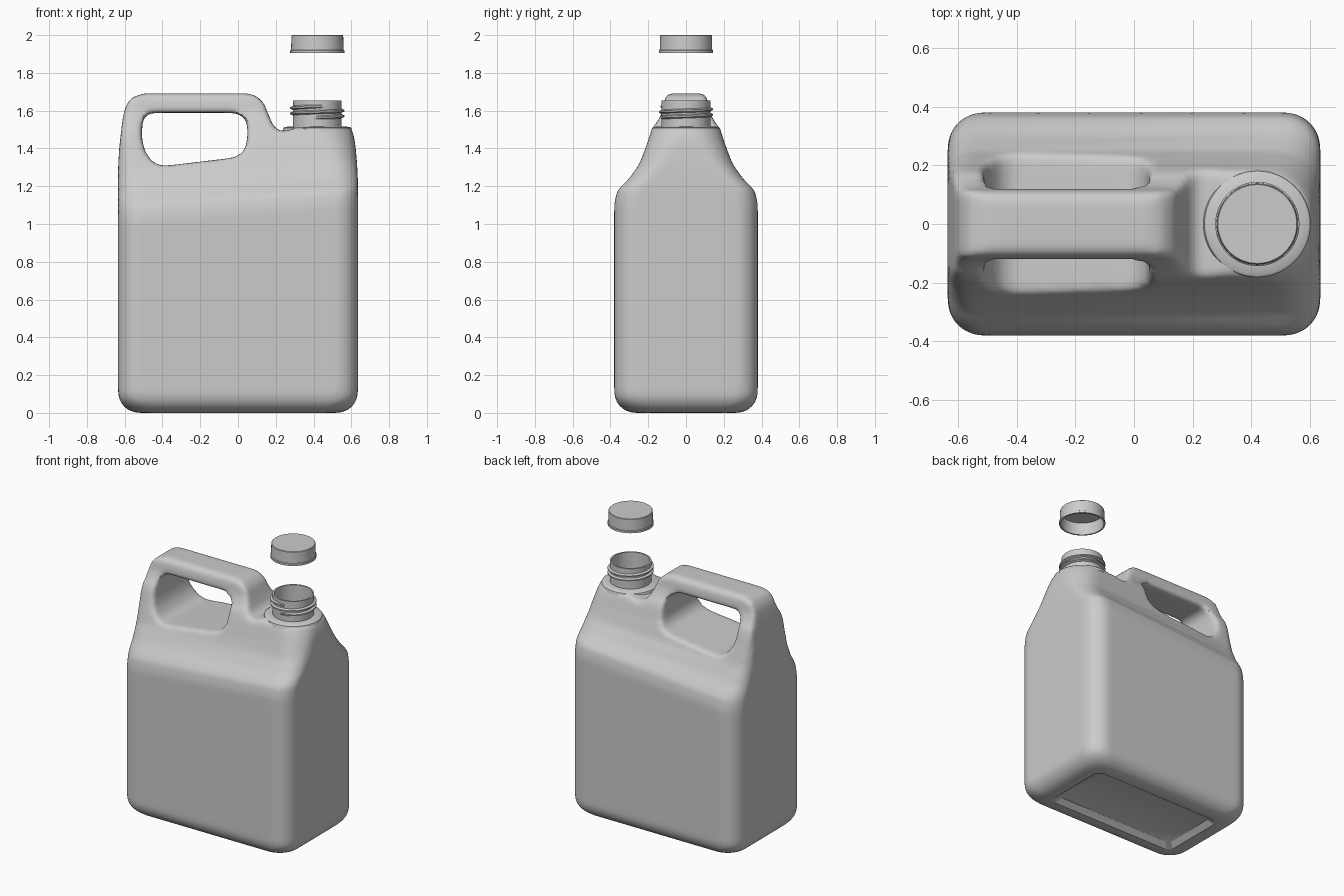
import bpy, bmesh, math
from math import sin, cos, pi
from mathutils import Vector

if "Cube" in bpy.data.objects:
    bpy.data.objects.remove(bpy.data.objects["Cube"])

NX = 0.42  # neck axis


def make(name, bm):
    bmesh.ops.recalc_face_normals(bm, faces=bm.faces)
    me = bpy.data.meshes.new(name)
    bm.to_mesh(me)
    bm.free()
    ob = bpy.data.objects.new(name, me)
    bpy.context.collection.objects.link(ob)
    return ob


def bridge(bm, a, b):
    n = len(a)
    for i in range(n):
        bm.faces.new((a[i], a[(i + 1) % n], b[(i + 1) % n], b[i]))


def loft(name, rows):
    """Stack of rounded rectangles: z, half depth, left x, right x, left r, right r, slant."""
    bm = bmesh.new()
    rings = []
    for z, hw, xl, xr, rl, rr, slant in rows:
        rl, rr = min(rl, hw * .95), min(rr, hw * .95)
        ring = []
        for q, (r, x, s) in enumerate(((rr, xr - rr, 1), (rl, xl + rl, 1),
                                       (rl, xl + rl, -1), (rr, xr - rr, -1))):
            for k in range(9):
                a = (q + k / 8) * pi / 2
                px = x + r * cos(a)
                ring.append(bm.verts.new((px, s * (hw - r) + r * sin(a), z + slant * px)))
        rings.append(ring)
    for a, b in zip(rings, rings[1:]):
        bridge(bm, a, b)
    bm.faces.new(rings[0])
    bm.faces.new(rings[-1])
    return make(name, bm)


def prism(name, pts):
    """Front (x, z) outline extruded through the full depth."""
    bm = bmesh.new()
    a = [bm.verts.new((x, -.6, z)) for x, z in pts]
    b = [bm.verts.new((x, .6, z)) for x, z in pts]
    bridge(bm, a, b)
    bm.faces.new(a)
    bm.faces.new(b)
    return make(name, bm)


def lathe(name, pts, closed=False, n=64):
    bm = bmesh.new()
    vs = [bm.verts.new((NX + r, 0, z)) for r, z in pts]
    ends = vs + vs[:1] if closed else vs
    es = [bm.edges.new(p) for p in zip(ends, ends[1:])]
    bmesh.ops.spin(bm, geom=vs + es, cent=(NX, 0, 0), axis=(0, 0, 1), angle=2 * pi, steps=n)
    bmesh.ops.remove_doubles(bm, verts=bm.verts, dist=1e-5)
    return make(name, bm)


def activate(ob):
    bpy.ops.object.select_all(action='DESELECT')
    ob.select_set(True)
    bpy.context.view_layer.objects.active = ob


def smooth(ob, deg=35):
    activate(ob)
    bpy.ops.object.shade_smooth_by_angle(angle=math.radians(deg))


def boolean(ob, cutter, op):
    m = ob.modifiers.new(op, 'BOOLEAN')
    m.object, m.operation, m.solver = cutter, op, 'EXACT'
    cutter.hide_render = True


# body volume: rounded base, straight walls, slanted shoulder, narrow handle ridge
rows = []
for k in range(7):
    a = k / 6 * pi / 2
    d = .11 * (1 - sin(a))
    rows.append((.11 * (1 - cos(a)), .38 - d, -.635 + d, .635 - d, .12, .12, 0))
for z, hw, xr, rl, rr, s in (
        (1.06, .38, .635, .12, .12, .08), (1.13, .368, .635, .12, .12, .08),
        (1.165, .342, .635, .11, .12, .07), (1.21, .302, .634, .10, .12, .06),
        (1.30, .246, .630, .08, .13, .04), (1.40, .212, .622, .07, .15, .02),
        (1.46, .194, .614, .06, .165, .01), (1.51, .176, .60, .06, .17, 0),
        (1.55, .146, .60, .06, .12, 0), (1.60, .122, .60, .06, .1, 0),
        (1.66, .114, .60, .06, .1, 0), (1.685, .1, .60, .06, .1, 0),
        (1.70, .08, .60, .05, .08, 0)):
    rows.append((z, hw, -.635, xr, rl, rr, s))
body = loft("jug_body", rows)

# front silhouette with the handle on the left and the neck deck on the right
outline = prism("outline_cutter", [
    (-.7, -.1), (-.7, 1.1), (-.64, 1.2), (-.629, 1.4), (-.612, 1.55), (-.597, 1.62),
    (-.565, 1.668), (-.5, 1.692), (.05, 1.692), (.1, 1.677), (.137, 1.64), (.165, 1.57),
    (.19, 1.515), (.22, 1.492), (.27, 1.494), (.3, 1.512), (.7, 1.512), (.7, -.1)])
# grip opening
grip = prism("grip_cutter", [
    (-.51, 1.48), (-.503, 1.55), (-.485, 1.578), (-.45, 1.588), (-.02, 1.588),
    (.025, 1.572), (.046, 1.54), (.052, 1.48), (.042, 1.41), (.018, 1.37), (-.03, 1.35),
    (-.35, 1.312), (-.41, 1.308), (-.455, 1.33), (-.49, 1.38), (-.505, 1.43)])
# recessed base panel
recess = loft("base_cutter", [(-.02, .25, -.5, .5, .05, .05, 0), (0, .235, -.485, .485, .05, .05, 0),
                              (.03, .2, -.45, .45, .04, .04, 0)])
boolean(body, outline, 'INTERSECT')
boolean(body, grip, 'DIFFERENCE')
m = body.modifiers.new("remesh", 'REMESH')
m.mode, m.voxel_size = 'VOXEL', .014
m = body.modifiers.new("soften", 'SMOOTH')
m.factor, m.iterations = .5, 14
boolean(body, recess, 'DIFFERENCE')
activate(body)
for m in list(body.modifiers):
    bpy.ops.object.modifier_apply(modifier=m.name)
for c in (outline, grip, recess):
    bpy.data.objects.remove(c)

# open the body under the neck
bm = bmesh.new()
bm.from_mesh(body.data)
hole = [f for f in bm.faces if f.calc_center_median().z > 1.45
        and (f.calc_center_median().xy - Vector((NX, 0))).length < .122]
bmesh.ops.delete(bm, geom=hole, context='FACES')
bm.to_mesh(body.data)
bm.free()
smooth(body)

# neck tube with its round deck
neck = lathe("neck", [(.118, 1.48), (.118, 1.655), (.129, 1.655), (.129, 1.517),
                      (.172, 1.514), (.18, 1.508), (.187, 1.485)], closed=True)
smooth(neck)

# screw thread: tapered ridge wound twice round the neck
bm = bmesh.new()
rings = []
N = 136
for i in range(N + 1):
    t = i / N
    a = t * 4.25 * pi - .6 * pi
    h = .016 * min(1, t * 12, (1 - t) * 12) + .0005
    z = 1.562 + .062 * t
    rings.append([bm.verts.new((NX + r * cos(a), r * sin(a), z + dz)) for r, dz in (
        (.125, -.012), (.127 + h, -.004), (.127 + h, .004), (.125, .012))])
for a, b in zip(rings, rings[1:]):
    bridge(bm, a, b)
bm.faces.new(rings[0])
bm.faces.new(rings[-1])
smooth(make("neck_thread", bm))

# cap floating above the neck
cap = lathe("cap", [(0, 2.0), (.134, 2.0), (.137, 1.997), (.139, 1.922), (.1435, 1.919),
                    (.1435, 1.906), (.134, 1.906), (.131, 1.988), (0, 1.988)])
smooth(cap)
